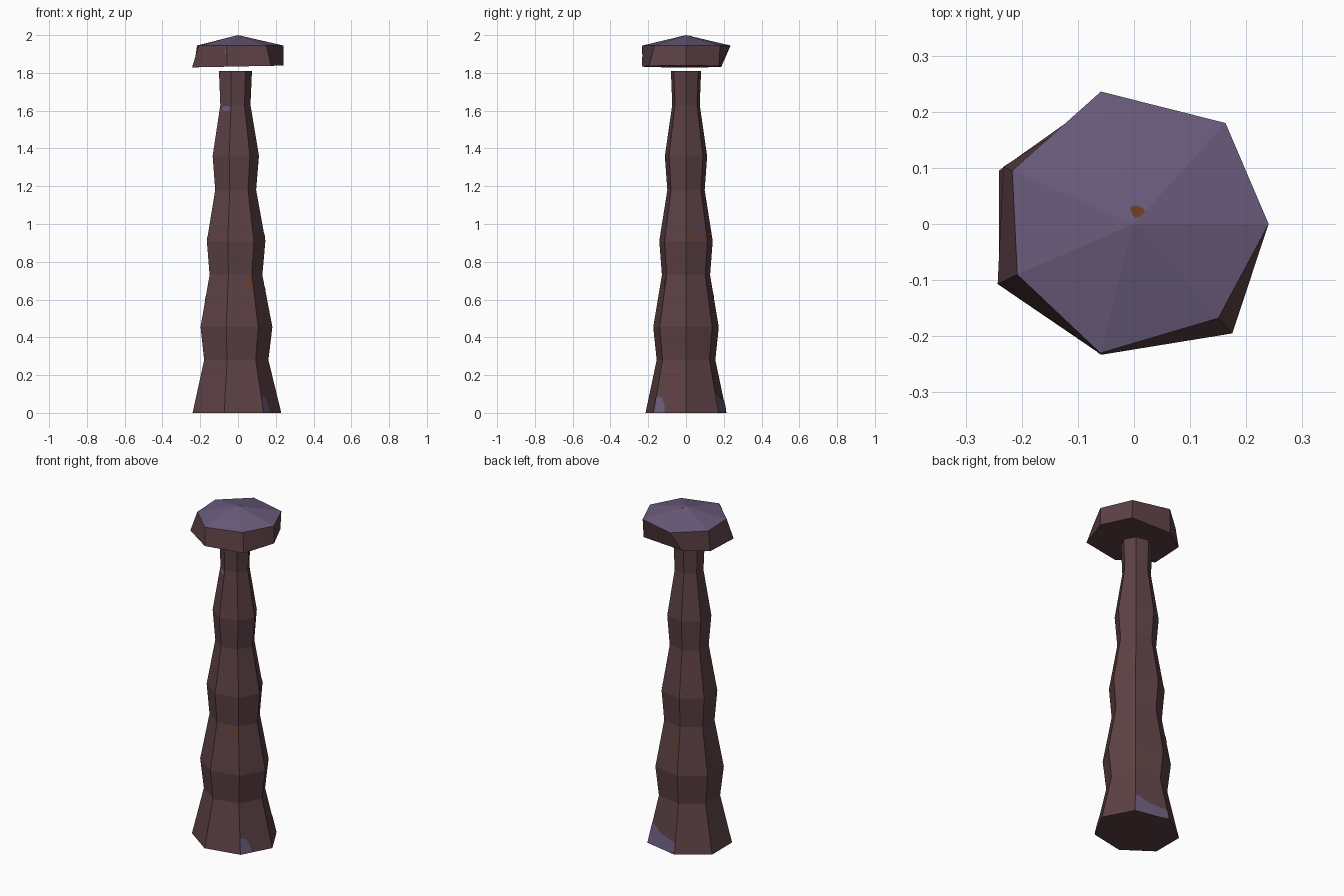
import bpy, bmesh, math
from mathutils import Vector

cube = bpy.data.objects.get("Cube")
if cube:
    bpy.data.objects.remove(cube)


def material(name, r, g, b):
    m = bpy.data.materials.new(name)
    m.use_nodes = True
    m.diffuse_color = (r, g, b, 1)
    bsdf = m.node_tree.nodes["Principled BSDF"]
    bsdf.inputs["Base Color"].default_value = (r, g, b, 1)
    bsdf.inputs["Roughness"].default_value = 0.9
    return m


MAROON = material("dull maroon", 0.107, 0.052, 0.058)
PURPLE = material("dusty purple", 0.145, 0.105, 0.200)
RUST = material("rust brown", 0.160, 0.045, 0.018)
SIDES = 7


def add_object(name, bm, mats):
    mesh = bpy.data.meshes.new(name)
    bm.to_mesh(mesh)
    bm.free()
    for m in mats:
        mesh.materials.append(m)
    obj = bpy.data.objects.new(name, mesh)
    bpy.context.collection.objects.link(obj)
    return obj


def ring(rx, ry, z, cx=0.0):
    angles = [i * math.tau / SIDES for i in range(SIDES)]
    return [Vector((cx + rx * math.cos(a), ry * math.sin(a), z)) for a in angles]


def loft(name, rings, mats, apex=None):
    """Closed skin through rings; with an apex, the top fan takes slot 1."""
    bm = bmesh.new()
    rows = [[bm.verts.new(p) for p in r] for r in rings]
    bm.faces.new(rows[0][::-1])
    for low, high in zip(rows, rows[1:]):
        for i in range(SIDES):
            j = (i + 1) % SIDES
            bm.faces.new((low[i], low[j], high[j], high[i]))
    if apex:
        tip = bm.verts.new(apex)
        for i in range(SIDES):
            bm.faces.new((rows[-1][i], rows[-1][(i + 1) % SIDES], tip)).material_index = 1
    else:
        bm.faces.new(rows[-1])
    return add_object(name, bm, mats)


def patch(name, low, high, side, outline, mat, lift=0.002):
    """Thin painted plate on one panel; outline is in panel (u, v)."""
    j = (side + 1) % SIDES
    a, b, c, d = low[side], low[j], high[j], high[side]
    normal = (c - a).cross(d - b).normalized()
    points = []
    for u, v in outline:
        u, v = min(max(u, 0), 1), min(max(v, 0), 1)
        p = a.lerp(b, u).lerp(d.lerp(c, u), v) + normal * lift
        if not any((p - q).length < 1e-4 for q in points):
            points.append(p)
    bm = bmesh.new()
    bm.faces.new([bm.verts.new(p) for p in points])
    return add_object(name, bm, [mat])


def oval(u, v, ru, rv):
    steps = [i * math.tau / 12 for i in range(12)]
    return [(u + ru * math.cos(t), v + rv * math.sin(t)) for t in steps]


# Column: stacked flaring segments, slightly wider across than deep
profile = [(0.247, 0), (0.179, 0.28), (0.2, 0.455), (0.147, 0.73), (0.163, 0.91),
           (0.114, 1.18), (0.129, 1.36), (0.084, 1.63), (0.092, 1.81)]
column = [ring(r, r * 0.89, z, -0.018) for r, z in profile]
loft("column", column, [MAROON])

# Cap: uneven lower rim, regular upper rim, low pointed roof
lower = [(0.24, 0), (0.16, 0.175), (-0.1, 0.187), (-0.233, 0.102),
         (-0.243, -0.107), (-0.058, -0.233), (0.175, -0.195)]
upper = [(0.24, 0), (0.163, 0.18), (-0.059, 0.236), (-0.217, 0.095),
         (-0.208, -0.09), (-0.06, -0.23), (0.15, -0.168)]
cap_low = [Vector((x, y, 1.834 + 0.02 * x)) for x, y in lower]
cap_high = [Vector((x, y, 1.945)) for x, y in upper]
tip = Vector((0, 0, 2))
loft("cap", [cap_low, cap_high], [MAROON, PURPLE], tip)

# Purple paint patches
patch("base_patch_front", column[0], column[1], 6, oval(0.05, 0, 0.3, 0.32), PURPLE)
patch("base_patch_back", column[0], column[1], 1,
      [(0, 0.02), (0.7, 0), (1, 0.05), (1, 0.22), (0.4, 0.3), (0.1, 0.42), (0, 0.38)], PURPLE)
patch("neck_patch", column[6], column[7], 4, oval(0.6, 0.93, 0.4, 0.05), PURPLE)
patch("cap_patch", cap_low, cap_high, 4,
      [(0.65, 1), (0.75, 0.75), (1, 0.6), (1, 1)], PURPLE)

# Rust spots: segment, side, then place and size on the panel
spots = [(2, 5, 0.88, 0.85, 0.11, 0.09), (4, 0, 0.08, 0.1, 0.1, 0.08),
         (4, 0, 0.93, 0, 0.07, 0.12), (2, 0, 0.06, 0.73, 0.06, 0.05),
         (2, 1, 0.85, 0.6, 0.12, 0.08), (2, 2, 0.95, 0.55, 0.1, 0.08),
         (4, 2, 0.95, 0.04, 0.08, 0.05), (7, 2, 0.9, 0.6, 0.1, 0.12)]
for n, (seg, side, *shape) in enumerate(spots):
    patch(f"rust_spot_{n + 1}", column[seg], column[seg + 1], side, oval(*shape), RUST)
patch("roof_spot", cap_high, [tip] * SIDES, 1, oval(0.5, 0.9, 0.55, 0.05), RUST)
